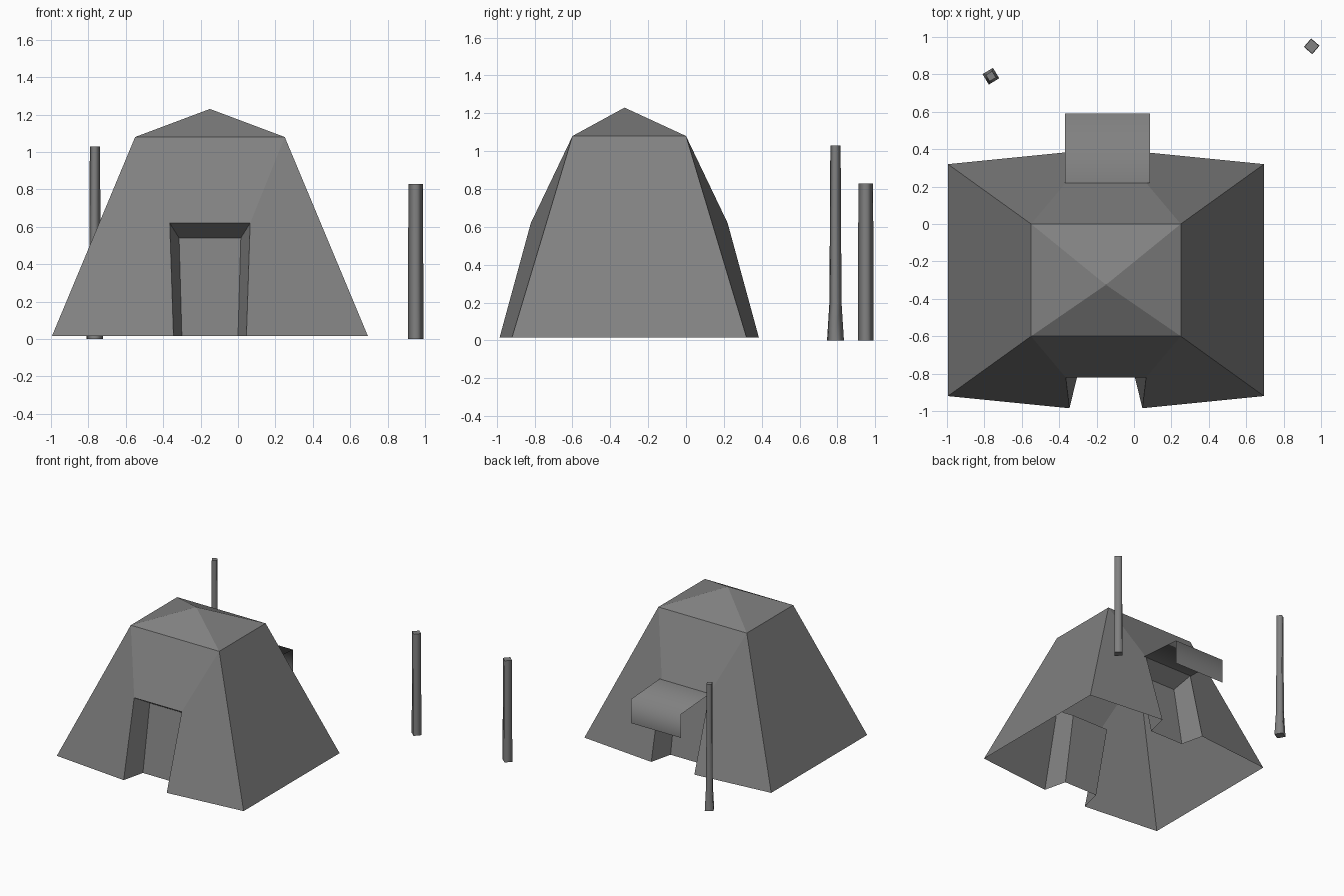
import bpy
import math

cube = bpy.data.objects.get("Cube")
if cube:
    bpy.data.objects.remove(cube, do_unlink=True)

grey = bpy.data.materials.new("plain_grey")
grey.use_nodes = True
colour = (0.22, 0.22, 0.22, 1)
grey.diffuse_color = colour
bsdf = grey.node_tree.nodes["Principled BSDF"]
bsdf.inputs["Base Color"].default_value = colour


def make(name, verts, faces, location=(0, 0, 0)):
    mesh = bpy.data.meshes.new(name)
    mesh.from_pydata(verts, [], faces)
    mesh.materials.append(grey)
    obj = bpy.data.objects.new(name, mesh)
    obj.location = location
    bpy.context.collection.objects.link(obj)
    return obj


GROUND, EAVES = 0.015, 1.08
CENTRE = (-0.15, -0.30, 0)

# Tent walls: one quarter with half a recessed doorway, mirrored both ways
points = {
    "corner": (0.845, -0.62, GROUND),
    "side_foot": (0.845, 0, GROUND),
    "eave": (0.40, -0.30, EAVES),
    "side_eave": (0.40, 0, EAVES),
    "mid_eave": (0, -0.30, EAVES),
    "door_foot": (0.195, -0.685, GROUND),
    "door_top": (0.215, -0.52, 0.62),
    "mid_door_top": (0, -0.52, 0.62),
    "inner_foot": (0.15, -0.50, GROUND),
    "inner_top": (0.165, -0.39, 0.54),
    "mid_inner_top": (0, -0.39, 0.54),
    "mid_inner_foot": (0, -0.50, GROUND),
}
panels = [
    ("corner", "eave", "door_top", "door_foot"),
    ("door_top", "eave", "mid_eave", "mid_door_top"),
    ("door_foot", "door_top", "inner_top", "inner_foot"),
    ("door_top", "mid_door_top", "mid_inner_top", "inner_top"),
    ("inner_foot", "inner_top", "mid_inner_top", "mid_inner_foot"),
    ("corner", "side_foot", "side_eave", "eave"),
]
names = list(points)
# Each panel is wound so that its normal faces outward
faces = [[names.index(n) for n in p] for p in panels]
for i in (0, 1, 2, 3, 4):
    faces[i].reverse()
walls = make("tent_walls", list(points.values()), faces, CENTRE)
mirror = walls.modifiers.new("mirror", "MIRROR")
mirror.use_axis = (True, True, False)

# Low pyramid roof
ring = [(x, y, EAVES) for x, y in ((-.4, -.3), (.4, -.3), (.4, .3), (-.4, .3))]
make("tent_roof", ring + [(0, -0.025, 1.23)],
     [(i, (i + 1) % 4, 4) for i in range(4)], CENTRE)

# Thin awning over the back doorway, folding down at its outer edge
profile = [(0.22, 0.62), (0.59, 0.595), (0.59, 0.40)]
awning = make("back_awning",
              [(x, y, z) for y, z in profile for x in (-0.37, 0.085)],
              [(0, 1, 3, 2), (2, 3, 5, 4)])
for poly in awning.data.polygons:
    poly.use_smooth = True


# Four-sided posts standing behind the tent
def post(name, x, y, turn, rings):
    verts = [(r * math.cos(turn + k * math.pi / 2),
              r * math.sin(turn + k * math.pi / 2), z)
             for r, z in rings for k in range(4)]
    last = 4 * (len(rings) - 1)
    sides = [(b + k, b + (k + 1) % 4, b + 4 + (k + 1) % 4, b + 4 + k)
             for b in range(0, last, 4) for k in range(4)]
    caps = [(3, 2, 1, 0), tuple(range(last, last + 4))]
    obj = make(name, verts, sides + caps, (x, y, 0))
    for poly in obj.data.polygons:
        poly.use_smooth = poly.index < len(sides)


post("short_post", 0.95, 0.95, math.radians(4),
     [(0.042, 0), (0.039, 0.83)])
post("tall_post", -0.765, 0.79, math.radians(-14),
     [(0.046, 0), (0.033, 0.2), (0.028, 1.03)])
